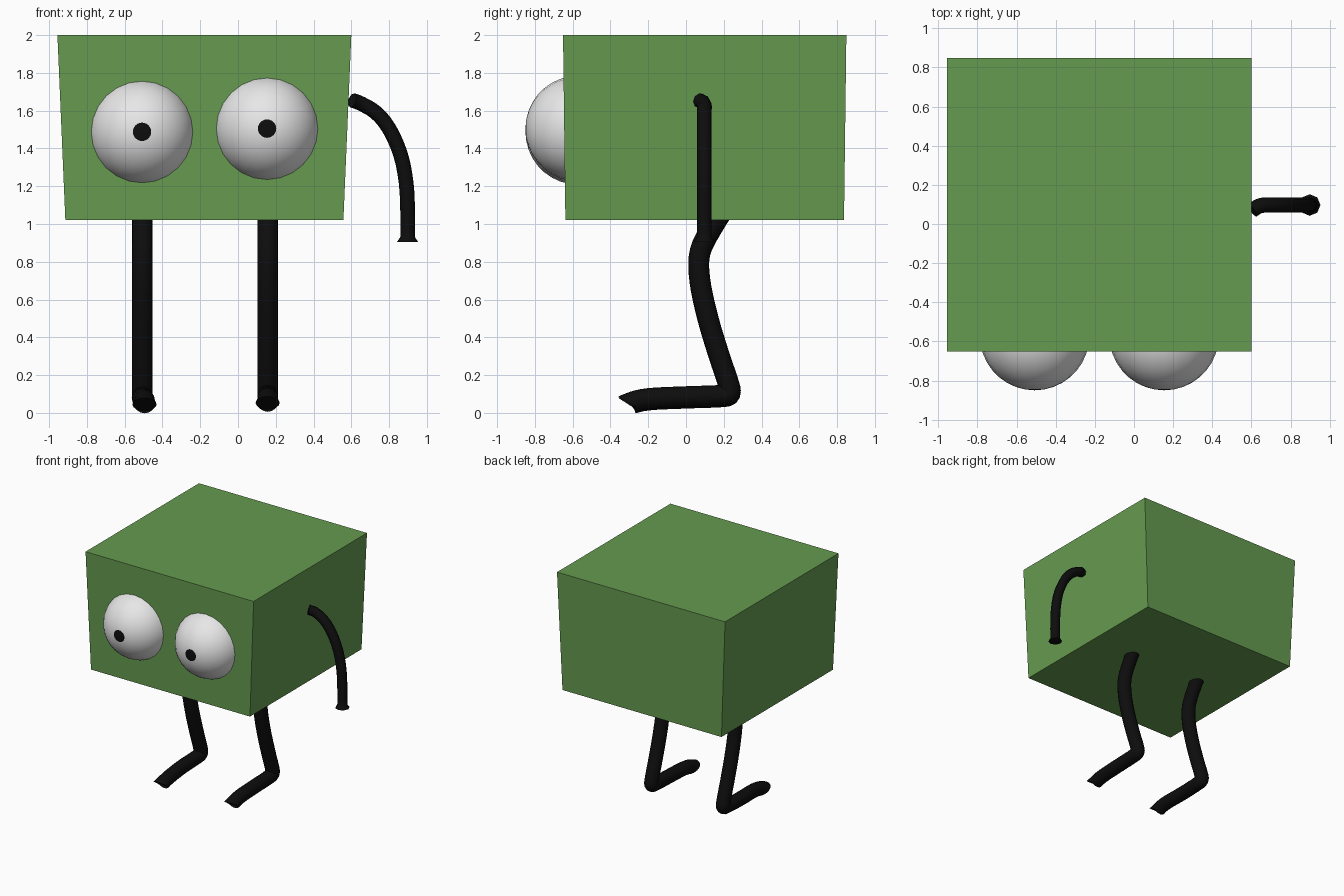
import bpy, bmesh, math
from mathutils import Vector, Matrix

cube = bpy.data.objects.get("Cube")
if cube:
    bpy.data.objects.remove(cube, do_unlink=True)


def material(name, color):
    m = bpy.data.materials.new(name)
    m.use_nodes = True
    m.diffuse_color = (*color, 1)
    bsdf = next(n for n in m.node_tree.nodes if n.type == 'BSDF_PRINCIPLED')
    bsdf.inputs["Base Color"].default_value = (*color, 1)
    return m


green = material("leaf green", (0.133, 0.325, 0.08))
white = material("eye white", (0.8, 0.8, 0.8))
black = material("black", (0.004, 0.004, 0.004))


def finish(name, bm, mats, smooth=None):
    bmesh.ops.recalc_face_normals(bm, faces=bm.faces)
    mesh = bpy.data.meshes.new(name)
    bm.to_mesh(mesh)
    bm.free()
    for m in mats:
        mesh.materials.append(m)
    obj = bpy.data.objects.new(name, mesh)
    bpy.context.collection.objects.link(obj)
    if smooth:
        bpy.ops.object.select_all(action='DESELECT')
        obj.select_set(True)
        bpy.context.view_layer.objects.active = obj
        bpy.ops.object.shade_smooth_by_angle(angle=math.radians(smooth))
    return obj


def spline(points, steps):
    """Catmull-Rom curve through the points."""
    pts = [Vector(p) for p in points]
    pts = [2 * pts[0] - pts[1]] + pts + [2 * pts[-1] - pts[-2]]
    out = []
    for a, b, c, d in zip(pts, pts[1:], pts[2:], pts[3:]):
        for i in range(steps):
            t = i / steps
            out.append(0.5 * (2 * b + (c - a) * t + (2 * a - 5 * b + 4 * c - d) * t * t
                              + (3 * b - a - 3 * c + d) * t ** 3))
    return out + [pts[-2]]


def tube(name, path, radius, side, sides, end_dir=None, end_radius=None):
    """Capped tube; the last ring may be tilted or flared."""
    bm = bmesh.new()
    rings = []
    last = len(path) - 1
    for i, p in enumerate(path):
        t = path[min(i + 1, last)] - path[max(i - 1, 0)]
        r = radius
        if i == last:
            t = Vector(end_dir) if end_dir else t
            r = end_radius or radius
        n = t.cross(side).normalized()
        b = n.cross(t).normalized()
        rings.append([bm.verts.new(p + r * (math.cos(a) * b + math.sin(a) * n))
                      for a in (math.tau * k / sides for k in range(sides))])
    for r0, r1 in zip(rings, rings[1:]):
        for k in range(sides):
            j = (k + 1) % sides
            bm.faces.new((r0[k], r0[j], r1[j], r1[k]))
    bm.faces.new(rings[0])
    bm.faces.new(rings[-1])
    return finish(name, bm, [black], 50)


# Body: box that narrows slightly towards the bottom
bm = bmesh.new()
bmesh.ops.create_cube(bm, size=1)
for v in bm.verts:
    top = v.co.z > 0
    v.co.x = -0.178 + v.co.x * (1.556 if top else 1.472)
    v.co.y = 0.099 + v.co.y * (1.50 if top else 1.475)
    v.co.z = 2.0 if top else 1.02
finish("body", bm, [green])

# Eyes: spheres with the pole facing forward, polar cap painted as pupil
for name, x, z in (("right_eye", -0.508, 1.488), ("left_eye", 0.154, 1.505)):
    bm = bmesh.new()
    bmesh.ops.create_uvsphere(bm, u_segments=24, v_segments=18, radius=0.28)
    for f in bm.faces:
        f.material_index = int(f.calc_center_median().z > 0.274)
    bm.transform(Matrix.Translation((x, -0.57, z)) @ Matrix.Rotation(math.pi / 2, 4, 'X'))
    finish(name, bm, [white, black], 40)

# Legs with forward feet, soles cut at a slant
LEG = [(0.21, 1.09), (0.145, 0.99), (0.075, 0.85), (0.073, 0.7), (0.115, 0.5),
       (0.175, 0.3), (0.222, 0.16), (0.233, 0.1), (0.185, 0.085), (0, 0.078),
       (-0.2, 0.068), (-0.305, 0.045)]
for name, x, toe, lift in (("right_leg", -0.507, 0.012, 0), ("left_leg", 0.157, 0, 0.008)):
    pts = [(x + (toe if y < 0 else 0), y, z + lift) for y, z in LEG]
    tube(name, spline(pts, 4), 0.055, Vector((1, 0, 0)), 16,
         end_dir=(0, -0.54, -0.84), end_radius=0.064)

# Single hanging arm with a flared end
ARM = [(0.605, 0.07, 1.655), (0.65, 0.095, 1.638), (0.73, 0.097, 1.59), (0.80, 0.097, 1.505),
       (0.86, 0.097, 1.37), (0.89, 0.097, 1.22), (0.898, 0.097, 1.07), (0.898, 0.097, 0.93)]
path = spline(ARM, 3) + [Vector((0.898, 0.097, 0.906))]
tube("left_arm", path, 0.039, Vector((0, 1, 0)), 8, end_dir=(0, 0, -1), end_radius=0.055)
